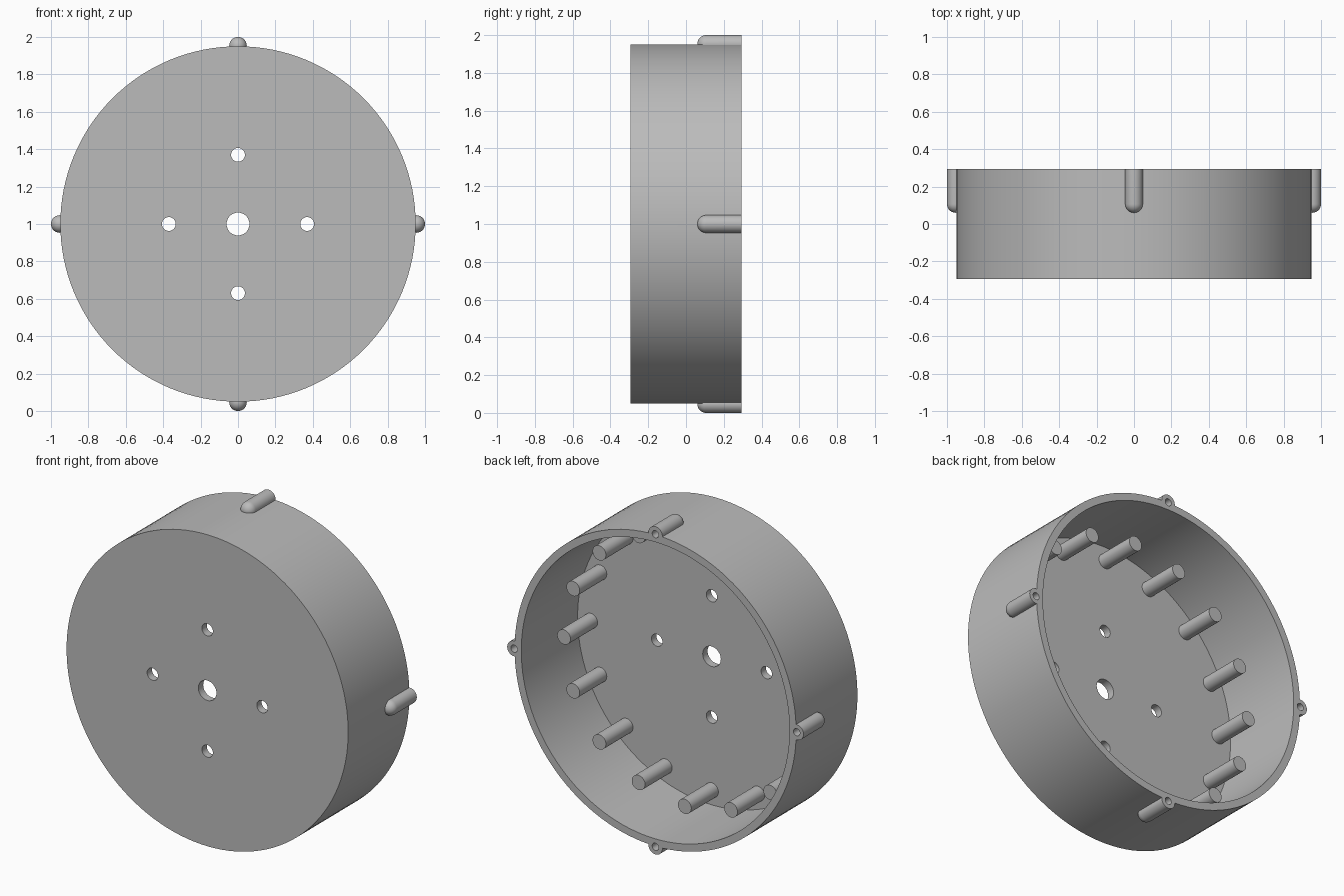
import bpy, bmesh
from math import pi, sin, cos, radians
from mathutils import Matrix, Vector

cube = bpy.data.objects.get("Cube")
if cube:
    bpy.data.objects.remove(cube, do_unlink=True)

FRONT, BACK, FLOOR = -0.295, 0.295, -0.248
OUTER, INNER = 0.95, 0.905
BOSS_R, BOSS_RING, BOLT_R = 0.047, 0.953, 0.022
PEG_R, PEG_RING, PEG_END = 0.045, 0.815, 0.013
QUARTERS = [i * pi / 2 for i in range(4)]

grey = bpy.data.materials.new("plain grey")
grey.use_nodes = True
colour = (0.5, 0.5, 0.5, 1)
grey.diffuse_color = colour
grey.node_tree.nodes["Principled BSDF"].inputs["Base Color"].default_value = colour


def ring_point(radius, angle):
    """Position on a circle around the drum axis."""
    return Vector((radius * cos(angle), 0, 1 + radius * sin(angle)))


def lathe(bm, profile, centre, steps):
    """Spin a (radius, y) profile around an axis parallel to y."""
    verts = [bm.verts.new(centre + Vector((r, y, 0))) for r, y in profile]
    edges = [bm.edges.new(pair) for pair in zip(verts, verts[1:])]
    bmesh.ops.spin(bm, geom=verts + edges, cent=centre, axis=(0, 1, 0),
                   angle=2 * pi, steps=steps, use_duplicate=False)


def rod(bm, centre, radius, y0, y1, steps):
    lathe(bm, [(0, y0), (radius, y0), (radius, y1), (0, y1)], centre, steps)


def finish(bm, name):
    bmesh.ops.remove_doubles(bm, verts=bm.verts, dist=1e-5)
    bmesh.ops.dissolve_degenerate(bm, edges=bm.edges, dist=1e-6)
    bmesh.ops.recalc_face_normals(bm, faces=bm.faces)
    mesh = bpy.data.meshes.new(name)
    bm.to_mesh(mesh)
    bm.free()
    mesh.materials.append(grey)
    obj = bpy.data.objects.new(name, mesh)
    bpy.context.collection.objects.link(obj)
    return obj


def select(obj):
    bpy.ops.object.select_all(action='DESELECT')
    obj.select_set(True)
    bpy.context.view_layer.objects.active = obj


# Open drum with a closed front
axis = Vector((0, 0, 1))
bm = bmesh.new()
lathe(bm, [(0, FRONT), (OUTER, FRONT), (OUTER, BACK), (INNER, BACK),
           (INNER, FLOOR), (0, FLOOR)], axis, 128)
drum = finish(bm, "drum")

# Cutter for the shaft hole, mounting holes and rim bolt holes
bm = bmesh.new()
rod(bm, axis, 0.061, FRONT - 0.1, FLOOR + 0.1, 48)
for a in QUARTERS:
    rod(bm, ring_point(0.37, a), 0.037, FRONT - 0.1, FLOOR + 0.1, 32)
    rod(bm, ring_point(BOSS_RING, a), BOLT_R, 0.1, BACK + 0.1, 32)
cutter = finish(bm, "hole_cutter")
cutter.hide_render = True

select(drum)
cut = drum.modifiers.new("holes", 'BOOLEAN')
cut.operation = 'DIFFERENCE'
cut.solver = 'EXACT'
cut.object = cutter
bpy.ops.object.modifier_apply(modifier=cut.name)
bpy.data.objects.remove(cutter, do_unlink=True)

# Round-nosed screw bosses on the rim, each with a blind hole
nose = 0.06 + BOSS_R
arc = [(BOSS_R * sin(t), nose - BOSS_R * cos(t))
       for t in (radians(d) for d in range(0, 91, 10))]
bm = bmesh.new()
for a in QUARTERS:
    lathe(bm, arc + [(BOSS_R, BACK), (BOLT_R, BACK), (BOLT_R, 0.1), (0, 0.1)],
          ring_point(BOSS_RING, a), 32)
bosses = finish(bm, "screw_bosses")

# Ring of pegs standing on the inner floor
bm = bmesh.new()
for i in range(16):
    rod(bm, ring_point(PEG_RING, i * pi / 8), PEG_R, FLOOR - 0.01, PEG_END, 32)
pegs = finish(bm, "inner_pegs")

for obj in (drum, bosses, pegs):
    select(obj)
    bpy.ops.object.shade_smooth_by_angle(angle=radians(35))
